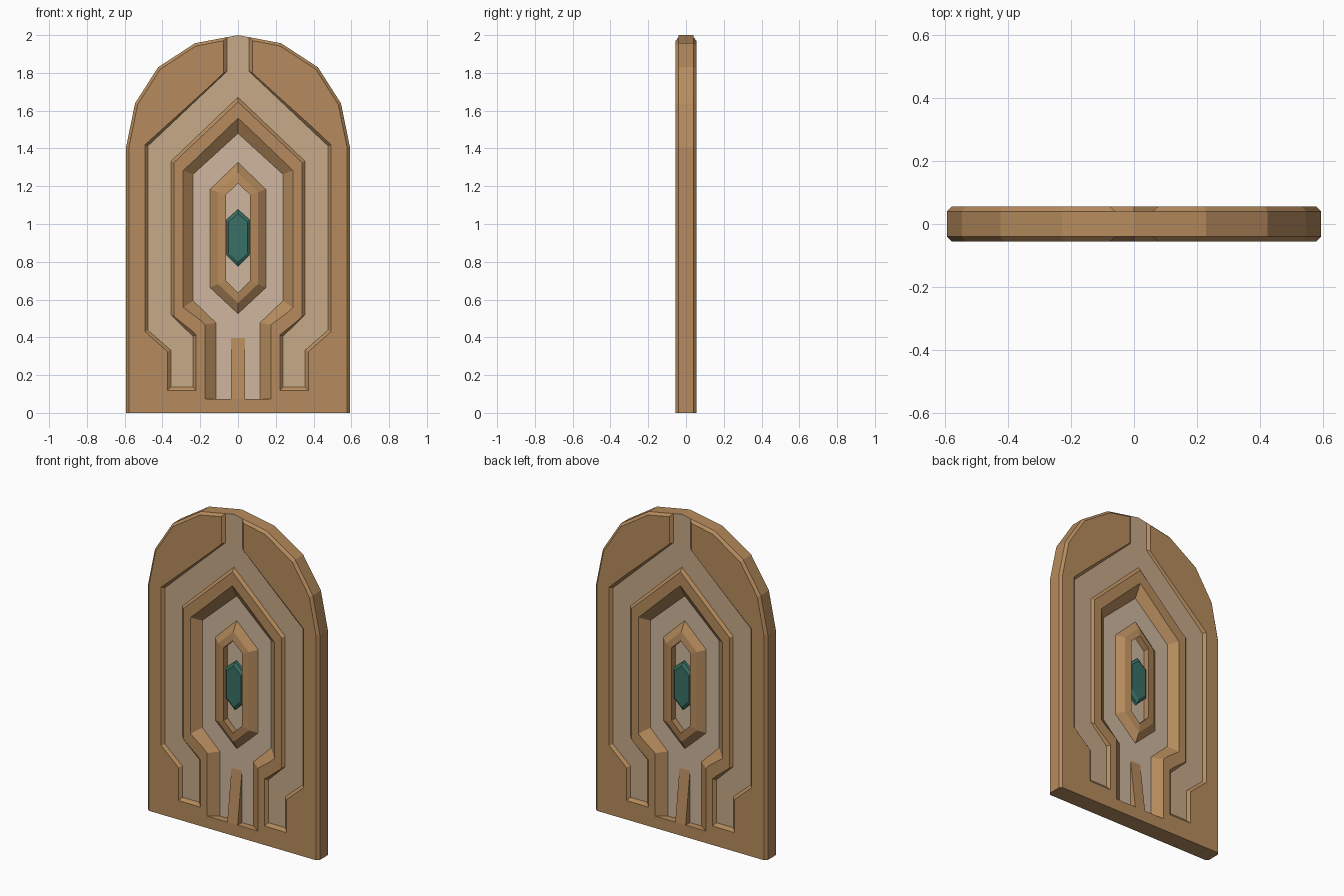
import bpy, bmesh

if "Cube" in bpy.data.objects:
    bpy.data.objects.remove(bpy.data.objects["Cube"])

def material(name, rgb):
    m = bpy.data.materials.new(name)
    m.diffuse_color = (*rgb, 1)
    m.use_nodes = True
    m.node_tree.nodes["Principled BSDF"].inputs["Base Color"].default_value = m.diffuse_color
    return m

MATS = [material("wood", (0.47, 0.26, 0.11)),
        material("pale_inlay", (0.57, 0.40, 0.25)),
        material("paler_inlay", (0.62, 0.47, 0.34)),
        material("teal_gem", (0.04, 0.16, 0.13))]
FACE, CHAMFER, DEEP = 0.055, 0.04, 0.012   # distances from the mid plane

def mirror(half):
    """Closed loop from its right half, listed from one end of the centre to the other."""
    return half + [(-x, z) for x, z in reversed(half) if x > 0]

def stretch(floor, top, k):
    return [(a + (c - a) * k, b + (d - b) * k) for (a, b), (c, d) in zip(floor, top)]

def loft(bm, rings, mat=0, cap_mat=None, caps=True):
    """Skin a stack of (loop, y) rings; the first cap can have its own material."""
    rows = [[bm.verts.new((x, y, z)) for x, z in loop] for loop, y in rings]
    faces = []
    for a, b in zip(rows, rows[1:]):
        n = len(a)
        for i in range(n):
            faces.append(bm.faces.new((a[i], a[(i + 1) % n], b[(i + 1) % n], b[i])))
    if caps:
        faces += [bm.faces.new(rows[0]), bm.faces.new(rows[-1])]
    for f in faces:
        f.material_index = mat
    if caps and cap_mat is not None:
        faces[-2].material_index = cap_mat

def finish(name, bm):
    bmesh.ops.recalc_face_normals(bm, faces=bm.faces)
    me = bpy.data.meshes.new(name)
    bm.to_mesh(me)
    bm.free()
    for m in MATS:
        me.materials.append(m)
    ob = bpy.data.objects.new(name, me)
    bpy.context.collection.objects.link(ob)
    return ob

# Arched slab with chamfered rim
rim = mirror([(0.593, 0), (0.593, 1.405), (0.545, 1.639), (0.423, 1.83), (0.228, 1.957), (0, 2.0)])
flat = mirror([(0.578, 0), (0.578, 1.402), (0.531, 1.632), (0.413, 1.818), (0.224, 1.942), (0, 1.985)])
bm = bmesh.new()
loft(bm, [(flat, -FACE), (rim, -CHAMFER), (rim, CHAMFER), (flat, FACE)])
slab = finish("slab", bm)

# Shallow outer channel (floor and lip outlines) and deep centre recess
chan_floor = mirror([(0.058, 2.1), (0.058, 1.808), (0.477, 1.413), (0.477, 0.438), (0.356, 0.332),
                     (0.356, 0.138), (0.238, 0.138), (0.238, 0.405), (0.354, 0.518),
                     (0.354, 1.333), (0, 1.671)])
chan_lip = mirror([(0.076, 2.1), (0.076, 1.80), (0.492, 1.42), (0.492, 0.43), (0.374, 0.325),
                   (0.374, 0.118), (0.222, 0.118), (0.222, 0.413), (0.339, 0.511),
                   (0.339, 1.326), (0, 1.646)])
deep_floor = mirror([(0.117, 0.074), (0.117, 0.477), (0.238, 0.594), (0.238, 1.263), (0, 1.48)])
deep_lip = mirror([(0.175, 0.074), (0.175, 0.467), (0.29, 0.558), (0.29, 1.284), (0, 1.56)])
bm = bmesh.new()
for s in (-1, 1):
    for floor, lip, y, mat in ((chan_floor, chan_lip, CHAMFER, 1), (deep_floor, deep_lip, DEEP, 2)):
        over = stretch(floor, lip, 1.3)
        loft(bm, [(floor, s * y), (over, s * (y + (FACE - y) * 1.3))], 0, mat)
cutter = finish("channel_cutter", bm)
cutter.hide_render = True
mod = slab.modifiers.new("channels", 'BOOLEAN')
mod.object, mod.operation, mod.solver = cutter, 'DIFFERENCE', 'EXACT'
bpy.context.view_layer.objects.active = slab
bpy.ops.object.modifier_apply(modifier=mod.name)
bpy.data.objects.remove(cutter)

# Raised hexagonal frame, one per side
outer = mirror([(0, 0.525), (0.148, 0.663), (0.148, 1.183), (0, 1.326)])
inner = mirror([(0, 0.637), (0.063, 0.70), (0.063, 1.155), (0, 1.215)])
mid = stretch(outer, inner, 0.5)
bm = bmesh.new()
for s in (-1, 1):
    loft(bm, [(outer, s * DEEP), (mid, s * 0.045), (inner, s * 0.052), (inner, s * DEEP)], caps=False)
finish("centre_frame", bm)

# Wedge rising from the recess floor to the face at the foot
bm = bmesh.new()
for s in (-1, 1):
    loft(bm, [([(-0.036, 0.07), (0.036, 0.07), (0.036, 0.405), (-0.036, 0.405)], s * (DEEP - 0.001)),
              ([(-0.036, 0.07), (0.036, 0.07), (0.036, 0.075), (-0.036, 0.075)], s * FACE)])
finish("foot_wedge", bm)

# Cut gem
girdle = mirror([(0, 0.775), (0.062, 0.835), (0.062, 1.022), (0, 1.077)])
table = mirror([(0, 0.80), (0.05, 0.848), (0.05, 1.012), (0, 1.055)])
bm = bmesh.new()
loft(bm, [(table, -0.044), (girdle, -0.032), (girdle, 0.032), (table, 0.044)], 3)
finish("gem", bm)
